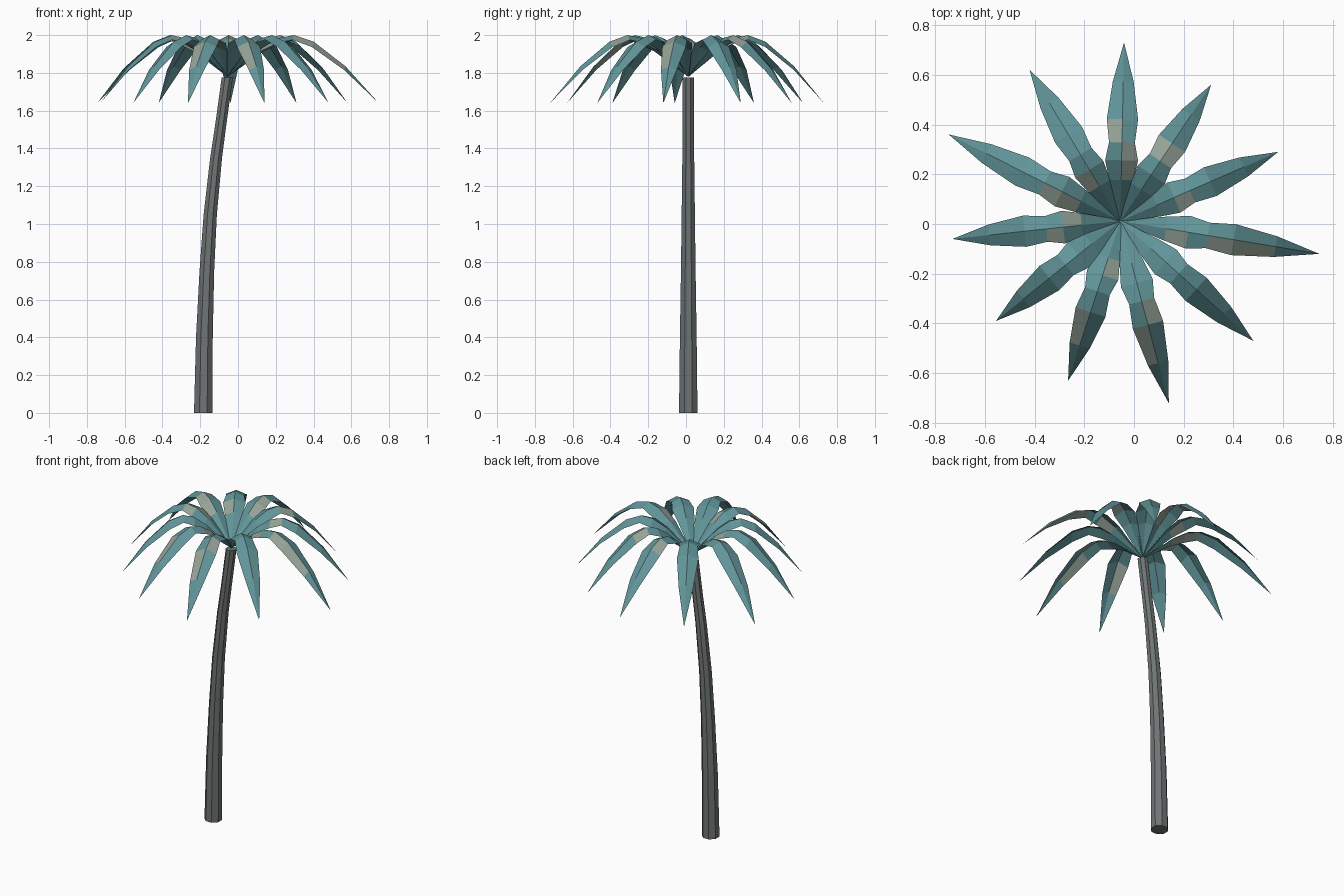
import bpy, math, random
from mathutils import Vector

if "Cube" in bpy.data.objects:
    bpy.data.objects.remove(bpy.data.objects["Cube"])

random.seed(4)

def material(name, rgb):
    m = bpy.data.materials.new(name)
    m.diffuse_color = (*rgb, 1)
    m.use_nodes = True
    m.node_tree.nodes["Principled BSDF"].inputs["Base Color"].default_value = m.diffuse_color
    return m

bark = material("bark", (0.16, 0.175, 0.175))
leaf = material("leaf", (0.12, 0.30, 0.32))
dry = material("dry_leaf", (0.30, 0.36, 0.31))

def make_object(name, verts, faces, mats):
    me = bpy.data.meshes.new(name)
    me.from_pydata(verts, [], faces)
    for m in mats:
        me.materials.append(m)
    ob = bpy.data.objects.new(name, me)
    bpy.context.collection.objects.link(ob)
    return ob

# trunk: eight-sided tapered tube following a leaning path (x, z, radius)
path = [(-0.184, 0, 0.053), (-0.178, 0.4, 0.048), (-0.165, 0.75, 0.042),
        (-0.147, 1.05, 0.038), (-0.116, 1.35, 0.034), (-0.092, 1.52, 0.032),
        (-0.057, 1.775, 0.032)]
N = 8
verts, faces = [], []
for x, z, r in path:
    for i in range(N):
        a = math.tau * (i + 0.5) / N
        verts.append((x + r * math.cos(a), 0.012 + r * math.sin(a), z))
for k in range(len(path) - 1):
    for i in range(N):
        j = (i + 1) % N
        faces.append((k*N + i, k*N + j, (k+1)*N + j, (k+1)*N + i))
faces.append(tuple(reversed(range(N))))
faces.append(tuple(range((len(path) - 1) * N, len(path) * N)))
make_object("trunk", verts, faces, [bark])

# frond stations: fraction of reach, midrib height, half width, edge drop
stations = [(0.0, 1.78, 0.004, 0.0), (0.23, 1.935, 0.049, 0.02),
            (0.34, 1.985, 0.066, 0.028), (0.44, 2.0, 0.052, 0.025),
            (0.57, 1.965, 0.063, 0.028), (0.78, 1.835, 0.042, 0.02)]
tip_z = 1.64
crown = Vector((-0.055, 0.012))

def frond(name, tip):
    reach = Vector(tip) - crown
    side = Vector((-reach.y, reach.x)).normalized()
    verts, faces = [], []
    for t, z, w, drop in stations:
        p = crown + reach * t
        for s in (1, 0, -1):
            q = p + side * w * s
            verts.append((q.x, q.y, z - drop * abs(s)))
    verts.append((*tip, tip_z))
    n = len(stations)
    for k in range(n - 1):
        for c in (0, 1):
            a = 3 * k + c
            faces.append((a, a + 1, a + 4, a + 3))
    e = 3 * (n - 1)
    faces += [(e, e + 1, 3 * n), (e + 1, e + 2, 3 * n)]
    ob = make_object(name, verts, faces, [leaf, dry])
    # a few dry patches
    for f in ob.data.polygons:
        if 2 <= f.index < 2 * (n - 1) and random.random() < 0.2:
            f.material_index = 1

tips = [(-0.04, 0.73), (0.31, 0.56), (0.58, 0.29), (0.745, -0.12),
        (0.48, -0.47), (0.14, -0.72), (-0.265, -0.63), (-0.555, -0.39),
        (-0.73, -0.06), (-0.745, 0.36), (-0.42, 0.62)]
for i, tip in enumerate(tips):
    frond(f"frond_{i + 1}", tip)
